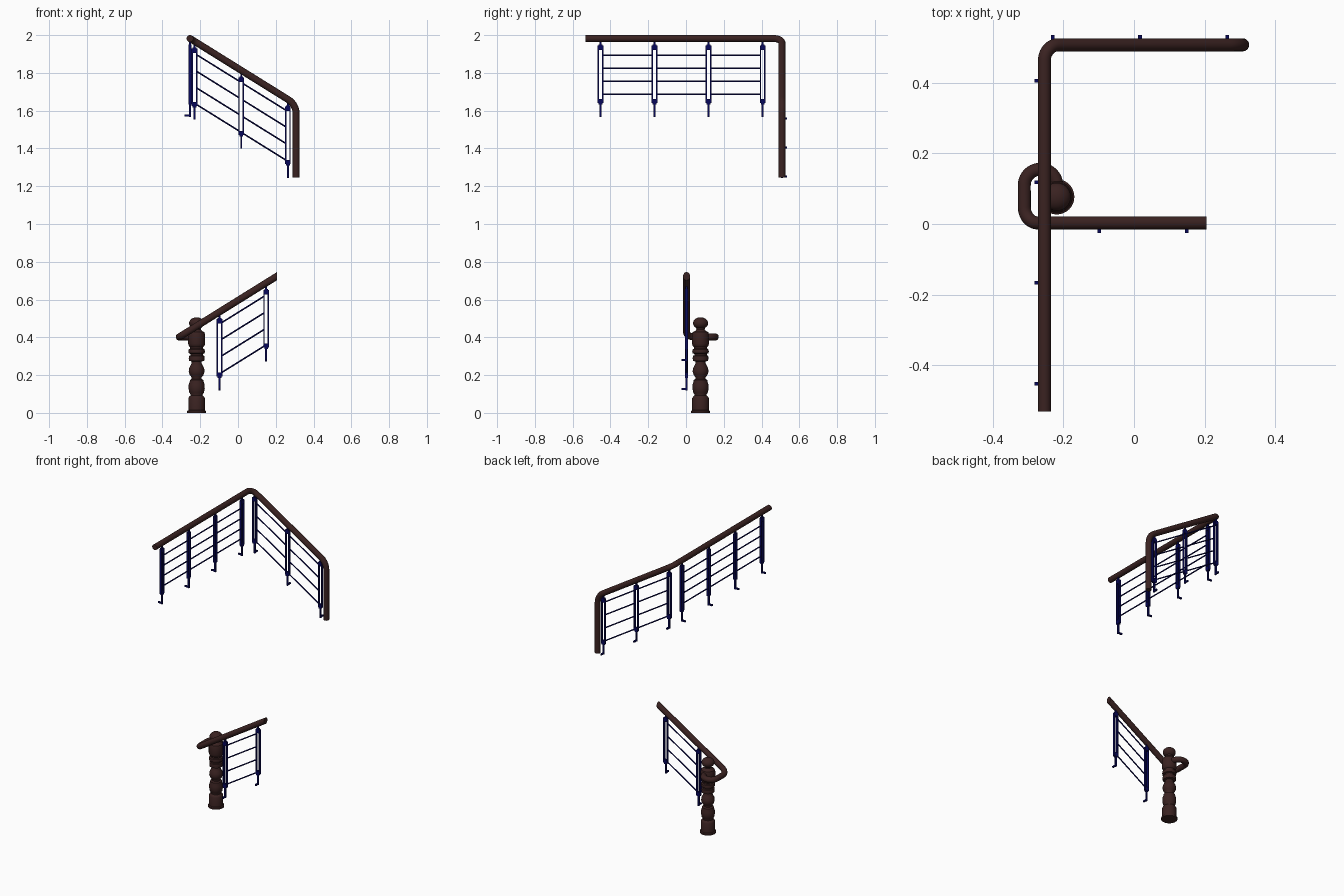
import bpy, bmesh, math
from mathutils import Vector, Matrix

if "Cube" in bpy.data.objects:
    bpy.data.objects.remove(bpy.data.objects["Cube"])


def material(name, rgb):
    m = bpy.data.materials.new(name)
    m.diffuse_color = (*rgb, 1)
    m.use_nodes = True
    m.node_tree.nodes["Principled BSDF"].inputs["Base Color"].default_value = m.diffuse_color
    return m


WOOD = material("dark_wood", (0.042, 0.016, 0.015))
NAVY = material("navy_metal", (0.002, 0.002, 0.1))
SLOPE = 0.622
RADIUS = 0.0185


def add_object(name, bm, mat, smooth=True):
    bmesh.ops.recalc_face_normals(bm, faces=bm.faces[:])
    me = bpy.data.meshes.new(name)
    bm.to_mesh(me)
    bm.free()
    me.materials.append(mat)
    ob = bpy.data.objects.new(name, me)
    bpy.context.collection.objects.link(ob)
    if smooth:
        bpy.ops.object.select_all(action='DESELECT')
        ob.select_set(True)
        bpy.context.view_layer.objects.active = ob
        bpy.ops.object.shade_smooth_by_angle(angle=math.radians(40))
    return ob


def fillet(points, dists, steps=10):
    """Round every inner corner of a path; dists are tangent lengths."""
    pts = [Vector(p) for p in points]
    out = [pts[0]]
    for a, p, b, d in zip(pts, pts[1:], pts[2:], dists):
        u, v = (a - p).normalized(), (b - p).normalized()
        turn = math.pi - u.angle(v)
        h = d / math.tan(turn / 2) * 4 / 3 * math.tan(turn / 4)
        p0, p3 = p + u * d, p + v * d
        p1, p2 = p0 - u * h, p3 - v * h
        for i in range(steps + 1):
            t = i / steps
            s = 1 - t
            out.append(p0 * s**3 + p1 * 3 * s * s * t + p2 * 3 * s * t * t + p3 * t**3)
    return out + [pts[-1]]


def tube(bm, path, radius, sides=20):
    """Sweep a circle along a path with parallel-transported rings."""
    n = len(path)
    tans = []
    for i in range(n):
        t = Vector((0, 0, 0))
        if i > 0:
            t += (path[i] - path[i - 1]).normalized()
        if i < n - 1:
            t += (path[i + 1] - path[i]).normalized()
        tans.append(t.normalized())
    side = tans[0].orthogonal().normalized()
    rings = []
    for i in range(n):
        if i:
            side = tans[i - 1].rotation_difference(tans[i]) @ side
        up = tans[i].cross(side)
        rings.append([bm.verts.new(path[i] + radius * (
            side * math.cos(k * math.tau / sides) + up * math.sin(k * math.tau / sides)))
            for k in range(sides)])
    for r, q in zip(rings, rings[1:]):
        for k in range(sides):
            j = (k + 1) % sides
            bm.faces.new((r[k], r[j], q[j], q[k]))
    bm.faces.new(rings[0])
    bm.faces.new(rings[-1])


def box(bm, centre, size):
    bmesh.ops.create_cube(bm, size=1, matrix=Matrix.Translation(centre)
                          @ Matrix.Diagonal((*size, 1)))


# Upper handrail: level flight, corner, sloping flight, vertical drop
bm = bmesh.new()
XU, YU, ZU = -0.254, 0.508, 1.982
tube(bm, fillet([(XU, -0.532, ZU), (XU, YU, ZU),
                 (0.308, YU, ZU - (0.308 - XU) * SLOPE), (0.308, YU, 1.245)],
                [0.045, 0.05]), RADIUS)
add_object("upper_handrail", bm, WOOD)

# Lower handrail: slope ending in a level loop that turns into the newel
bm = bmesh.new()
ZL = 0.402
XL, XE = -0.311, 0.206
rise = ZL + (XE + 0.04 - XL) * SLOPE
tube(bm, fillet([(XE + 0.04, 0.003, rise), (XL, 0.003, ZL), (XL, 0.155, ZL),
                 (-0.219, 0.155, ZL), (-0.219, 0.08, ZL)],
                [0.045, 0.045, 0.045]), RADIUS)
cut = bmesh.ops.bisect_plane(bm, geom=bm.verts[:] + bm.edges[:] + bm.faces[:],
                             plane_co=(XE, 0, 0), plane_no=(1, 0, 0), clear_outer=True)
bmesh.ops.edgeloop_fill(bm, edges=[e for e in cut["geom_cut"]
                                   if isinstance(e, bmesh.types.BMEdge)])
add_object("lower_handrail", bm, WOOD)

# Turned newel post
profile = [(0, 0), (.050, 0), (.050, .010), (.044, .014), (.044, .078), (.040, .085),
           (.032, .092), (.032, .098), (.039, .108), (.043, .130), (.042, .150),
           (.036, .168), (.036, .174), (.026, .180), (.026, .188), (.036, .200),
           (.042, .218), (.040, .236), (.032, .252), (.026, .264), (.026, .272),
           (.040, .276), (.042, .290), (.040, .302), (.033, .305), (.033, .312),
           (.042, .316), (.044, .326), (.042, .336), (.035, .340), (.035, .348),
           (.041, .354), (.045, .366), (.045, .415), (.041, .428), (.028, .434),
           (.022, .442)]
profile += [(.040 * math.sin(a), .475 - .031 * math.cos(a))
            for a in [math.radians(d) for d in range(36, 181, 12)]]
bm = bmesh.new()
vs = [bm.verts.new((-0.219 + r, 0.077, z)) for r, z in profile]
edges = [bm.edges.new(p) for p in zip(vs, vs[1:])]
bmesh.ops.spin(bm, geom=vs + edges, cent=(-0.219, 0.077, 0), axis=(0, 0, 1),
               angle=math.tau, steps=32)
bmesh.ops.remove_doubles(bm, verts=bm.verts[:], dist=1e-5)
add_object("newel_post", bm, WOOD)


def flight(name, spots, along, out, wires):
    """Balusters hung under rail centres `spots`, joined by thin wires."""
    along, out = Vector(along), Vector(out)
    flat = Vector((abs(along.x), abs(along.y), 0))
    deep = Vector((abs(out.x), abs(out.y), 0))
    up = Vector((0, 0, 1))

    def part(bm, centre, w, d, h):
        box(bm, centre, flat * w + deep * d + up * h)

    bm = bmesh.new()
    for p in [Vector(s) for s in spots]:
        for s in (-1, 1):                                    # twin flat bars
            part(bm, p + along * s * 0.0115 - up * 0.190, 0.007, 0.015, 0.305)
        part(bm, p - up * 0.025, 0.010, 0.010, 0.030)        # pin into rail
        part(bm, p - up * 0.047, 0.020, 0.017, 0.028)        # top block
        part(bm, p - up * 0.335, 0.020, 0.017, 0.028)        # bottom block
        part(bm, p - up * 0.380, 0.010, 0.010, 0.070)        # shank
        part(bm, p - up * 0.408 + out * 0.0115, 0.010, 0.033, 0.010)  # foot
    add_object(name + "_balusters", bm, NAVY, smooth=False)

    bm = bmesh.new()
    for a, b in zip(spots, spots[1:]):
        a, b = Vector(a), Vector(b)
        step = (b - a) * (0.012 / abs((b - a).dot(along)))
        for z in wires:
            tube(bm, [a + step - up * z, b - step - up * z], 0.0042, 8)
    add_object(name + "_wires", bm, NAVY)


LEVEL = (0.089, 0.158, 0.227, 0.296)
SLOPED = (0.064, 0.152, 0.240, 0.328)
flight("level_flight", [(XU, y, ZU) for y in (-0.453, -0.167, 0.119, 0.406)],
       (0, 1, 0), (-1, 0, 0), LEVEL)
flight("upper_sloping_flight",
       [(x, YU, ZU - (x - XU) * SLOPE) for x in (-0.230, 0.017, 0.264)],
       (1, 0, 0), (0, 1, 0), SLOPED)
flight("lower_sloping_flight",
       [(x, 0.003, ZL + (x - XL) * SLOPE) for x in (-0.098, 0.149)],
       (1, 0, 0), (0, -1, 0), SLOPED)
